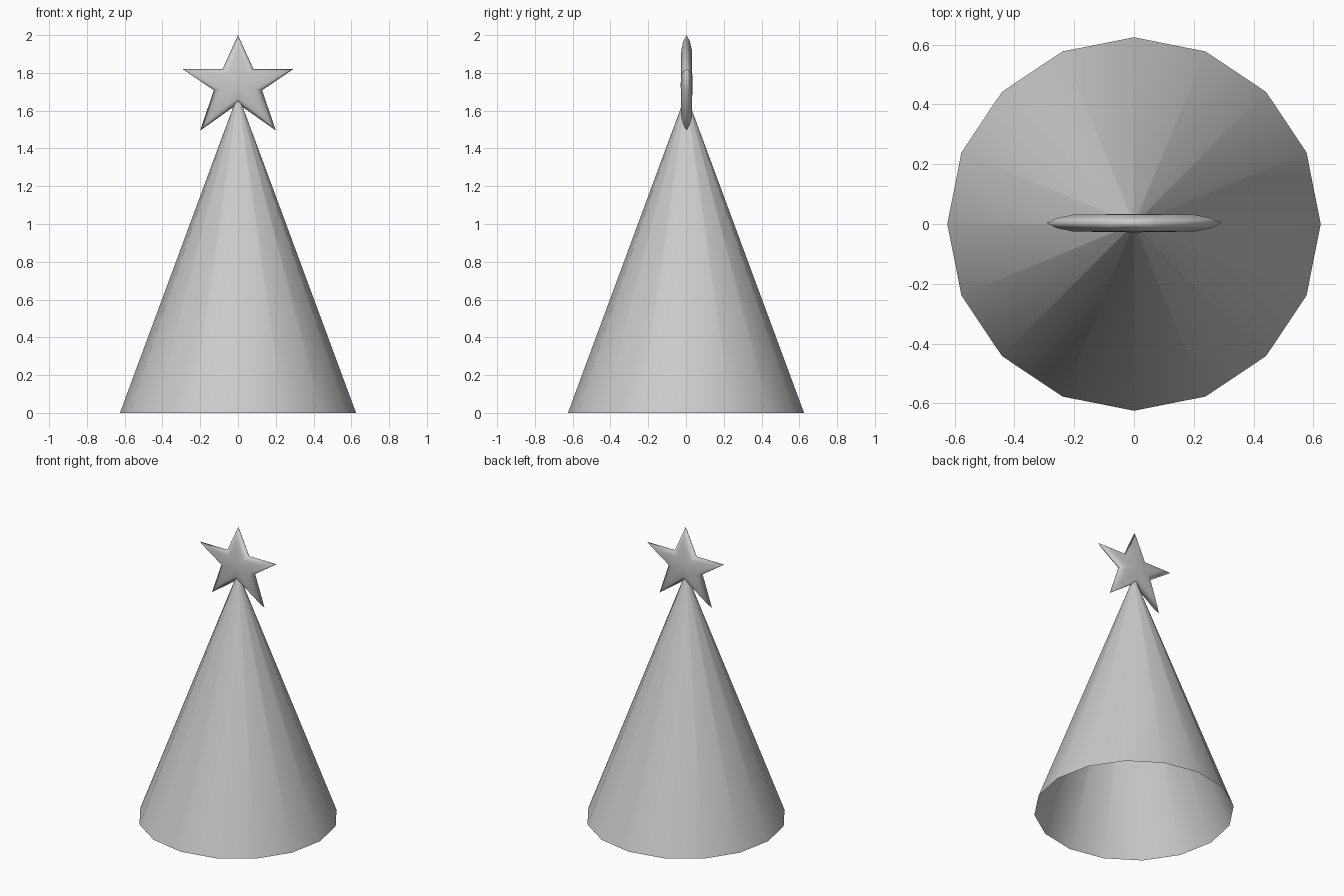
import bpy
import bmesh

if "Cube" in bpy.data.objects:
    bpy.data.objects.remove(bpy.data.objects["Cube"], do_unlink=True)

# One plain grey for the whole model
grey = bpy.data.materials.new("light_grey")
grey.use_nodes = True
colour = (0.6, 0.6, 0.6, 1.0)
grey.diffuse_color = colour
grey.node_tree.nodes["Principled BSDF"].inputs["Base Color"].default_value = colour


def finish(name, bm):
    bmesh.ops.recalc_face_normals(bm, faces=bm.faces)
    for face in bm.faces:
        face.smooth = True
    mesh = bpy.data.meshes.new(name)
    bm.to_mesh(mesh)
    bm.free()
    mesh.materials.append(grey)
    obj = bpy.data.objects.new(name, mesh)
    bpy.context.collection.objects.link(obj)
    return obj


# Tree body: hollow sixteen-sided cone, open underneath
HEIGHT = 1.68
bm = bmesh.new()
bmesh.ops.create_cone(bm, cap_ends=False, segments=16,
                      radius1=0.625, radius2=0.003, depth=HEIGHT)
bmesh.ops.translate(bm, verts=bm.verts, vec=(0, 0, HEIGHT / 2))
finish("tree_cone", bm)

# Star: half outline from top tip to bottom notch, mirrored across x
CENTRE_Z, CENTRE_Y = 1.735, 0.003
half = [(0, 2.0), (0.082, 1.82), (0.293, 1.82), (0.128, 1.708), (0.2, 1.495), (0, 1.637)]
outline = half + [(-x, z) for x, z in reversed(half[1:-1])]

bm = bmesh.new()


def ring(scale, y):
    return [bm.verts.new((x * scale, CENTRE_Y + y, CENTRE_Z + (z - CENTRE_Z) * scale))
            for x, z in outline]


rim = ring(1, 0)
for side in (-1, 1):
    # Rounded shoulder from the sharp rim to the cushioned face
    previous = rim
    for scale, depth in ((0.88, 0.017), (0.7, 0.028)):
        current = ring(scale, side * depth)
        for i in range(len(outline)):
            j = (i + 1) % len(outline)
            bm.faces.new((previous[i], previous[j], current[j], current[i]))
        previous = current
    middle = bm.verts.new((0, CENTRE_Y + side * 0.031, CENTRE_Z))
    for i in range(len(outline)):
        bm.faces.new((previous[i], previous[(i + 1) % len(outline)], middle))
finish("star_topper", bm)
